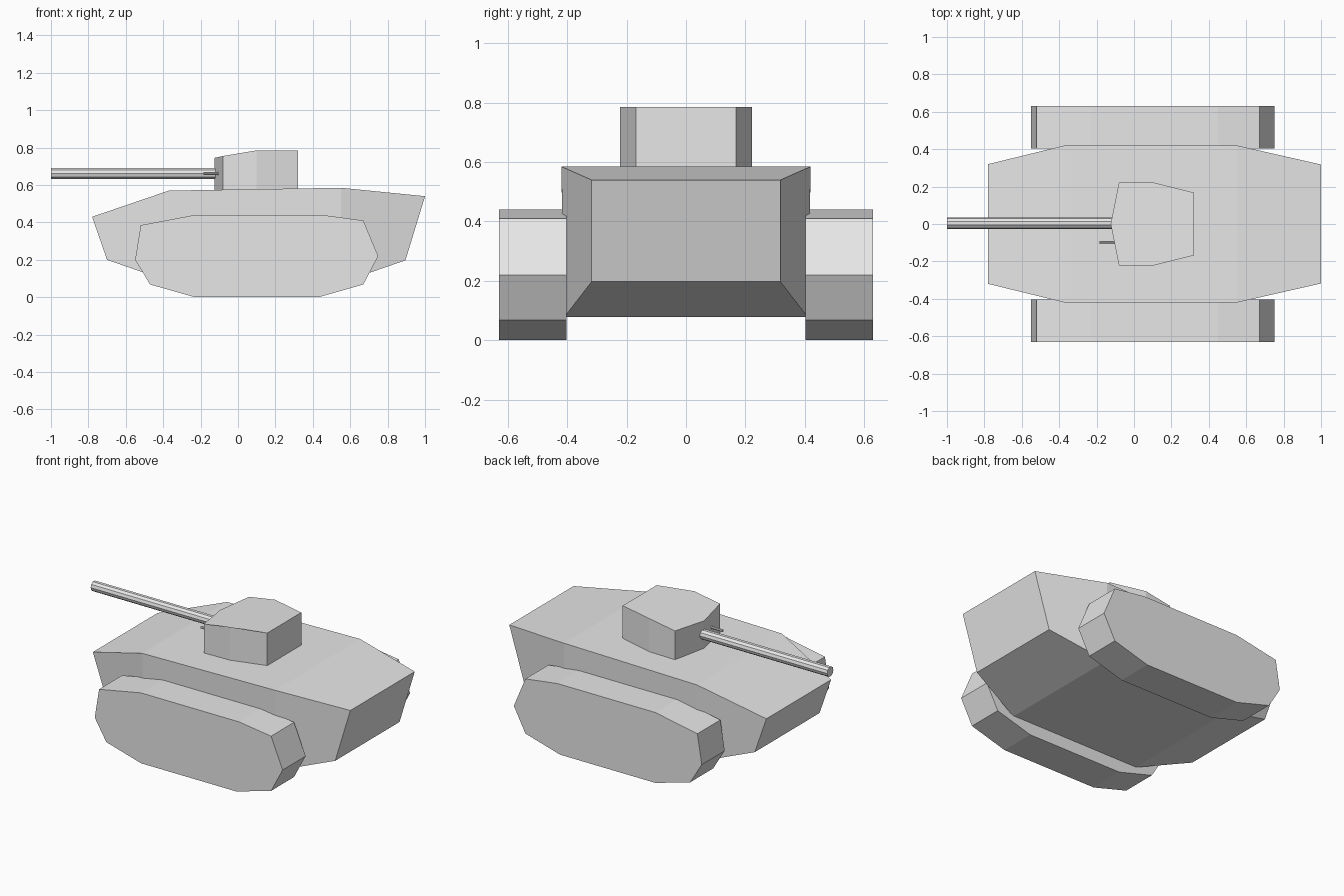
import bpy, bmesh, math
from mathutils import Matrix

cube = bpy.data.objects.get("Cube")
if cube:
    bpy.data.objects.remove(cube, do_unlink=True)

# Single light grey paint
grey = bpy.data.materials.new("light_grey")
grey.use_nodes = True
grey.diffuse_color = (0.8, 0.8, 0.8, 1)
grey.node_tree.nodes["Principled BSDF"].inputs["Base Color"].default_value = (0.8, 0.8, 0.8, 1)


def finish(name, bm):
    bmesh.ops.recalc_face_normals(bm, faces=bm.faces)
    mesh = bpy.data.meshes.new(name)
    bm.to_mesh(mesh)
    bm.free()
    mesh.materials.append(grey)
    obj = bpy.data.objects.new(name, mesh)
    bpy.context.collection.objects.link(obj)
    return obj


def loft(name, rings):
    """Skin a run of equal-length point rings and cap both ends."""
    bm = bmesh.new()
    rows = [[bm.verts.new(p) for p in ring] for ring in rings]
    n = len(rows[0])
    for a, b in zip(rows, rows[1:]):
        for i in range(n):
            j = (i + 1) % n
            bm.faces.new((a[i], a[j], b[j], b[i]))
    bm.faces.new(rows[0])
    bm.faces.new(rows[-1])
    return finish(name, bm)


def rod(name, x0, x1, y, z, radius, sides):
    bm = bmesh.new()
    bmesh.ops.create_cone(bm, cap_ends=True, segments=sides, radius1=radius,
                          radius2=radius, depth=x1 - x0)
    turn = Matrix.Translation(((x0 + x1) / 2, y, z)) @ Matrix.Rotation(math.pi / 2, 4, 'Y')
    bmesh.ops.transform(bm, matrix=turn, verts=bm.verts)
    return finish(name, bm)


# Hull: sections along x as (top x, top z, top half width, bottom x, bottom z, bottom half width)
sections = [
    (-0.78, 0.43, 0.32, -0.70, 0.20, 0.32),
    (-0.37, 0.57, 0.42, -0.35, 0.078, 0.41),
    (0.55, 0.585, 0.42, 0.55, 0.078, 0.41),
    (1.00, 0.54, 0.318, 0.895, 0.197, 0.318),
]
loft("hull", [[(tx, -tw, tz), (tx, tw, tz), (bx, bw, bz), (bx, -bw, bz)]
              for tx, tz, tw, bx, bz, bw in sections])

# Tracks: one side profile, extruded across y on both sides
profile = [(-0.55, 0.20), (-0.52, 0.385), (-0.23, 0.44), (0.45, 0.44), (0.67, 0.41),
           (0.75, 0.22), (0.67, 0.068), (0.43, 0.0), (-0.23, 0.0), (-0.47, 0.068)]
for name, side in (("front_side_track", -1), ("back_side_track", 1)):
    loft(name, [[(x, side * y, z) for x, z in profile] for y in (0.403, 0.63)])

# Turret: plan outline with a roof that slopes down towards the gun
outline = [(-0.125, 0.0, 0.745), (-0.08, 0.223, 0.755), (0.10, 0.223, 0.785),
           (0.32, 0.168, 0.785), (0.32, -0.168, 0.785), (0.10, -0.223, 0.785),
           (-0.08, -0.223, 0.755)]
loft("turret", [[(x, y, 0.56) for x, y, z in outline], outline])

# Guns
rod("main_gun", -1.0, -0.08, 0.003, 0.662, 0.031, 10)
rod("side_gun", -0.185, -0.08, -0.10, 0.661, 0.008, 8)
